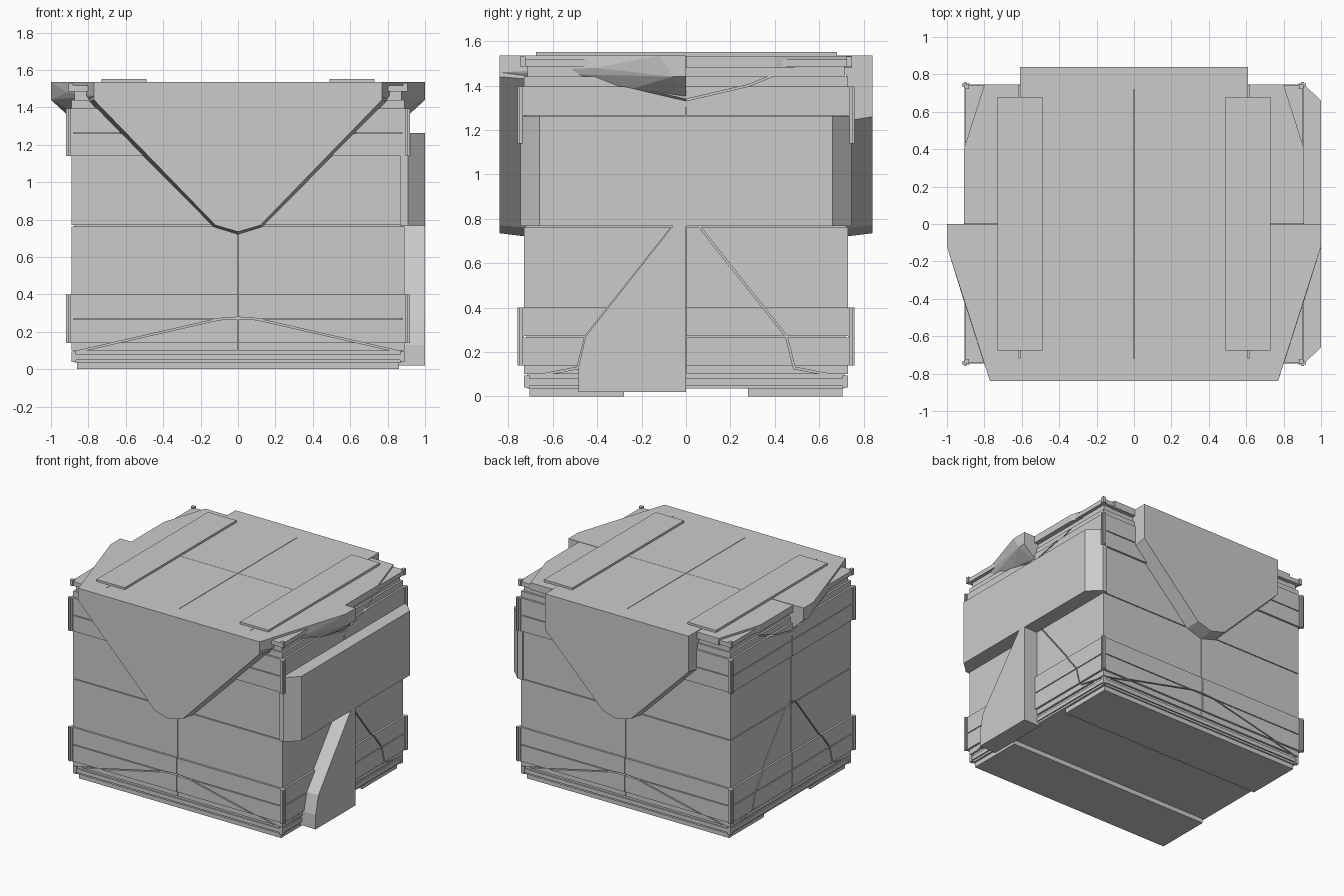
import bpy, bmesh
from mathutils import Vector

if "Cube" in bpy.data.objects:
    bpy.data.objects.remove(bpy.data.objects["Cube"])


def finish(name, bm):
    bmesh.ops.recalc_face_normals(bm, faces=bm.faces)
    me = bpy.data.meshes.new(name)
    bm.to_mesh(me)
    bm.free()
    ob = bpy.data.objects.new(name, me)
    bpy.context.collection.objects.link(ob)
    return ob


def add_loft(bm, a, b):
    """Closed solid between two matching outlines."""
    va, vb = [bm.verts.new(p) for p in a], [bm.verts.new(p) for p in b]
    n = len(a)
    bm.faces.new(va)
    bm.faces.new(vb[::-1])
    for i in range(n):
        j = (i + 1) % n
        bm.faces.new((va[j], va[i], vb[i], vb[j]))


def loft(name, a, b):
    bm = bmesh.new()
    add_loft(bm, a, b)
    return finish(name, bm)


def box(name, x0, x1, y0, y1, z0, z1):
    q = [(x0, y0), (x1, y0), (x1, y1), (x0, y1)]
    return loft(name, [(x, y, z0) for x, y in q], [(x, y, z1) for x, y in q])


def block(name, hx, hy, z0, z1):
    return box(name, -hx, hx, -hy, hy, z0, z1)


def hull(name, pts):
    bm = bmesh.new()
    for p in pts:
        bm.verts.new(p)
    bmesh.ops.convex_hull(bm, input=bm.verts)
    return finish(name, bm)


def mirrored(half):
    """Complete a half outline (ending on the centre line) symmetrically."""
    return half + [(-u, v) for u, v in reversed(half) if u != 0]


# seam cutters: thin bars following polylines on the four walls
seams = bmesh.new()


def seam(path, to3d, inner, outer, w=0.008):
    for (u0, v0), (u1, v1) in zip(path, path[1:]):
        p, q = Vector((u0, v0)), Vector((u1, v1))
        d = (q - p).normalized()
        n = Vector((-d.y, d.x)) * w / 2
        p, q = p - d * w / 3, q + d * w / 3
        quad = [p + n, q + n, q - n, p - n]
        add_loft(seams, [to3d(c.x, c.y, inner) for c in quad],
                 [to3d(c.x, c.y, outer) for c in quad])


for s in (-1, 1):
    def front(u, v, d, s=s):
        return (u, s * d, v)

    def side(u, v, d, s=s):
        return (s * d, u, v)
    arch = mirrored([(-0.88, 0.09), (-0.1, 0.268), (0, 0.275)])
    seam(arch, front, 0.715, 0.8)
    gate = mirrored([(-0.71, 0.085), (-0.488, 0.128), (-0.452, 0.27), (-0.06, 0.765), (0, 0.787)])
    seam(gate, side, 0.875, 0.95)
    seam(mirrored([(-0.38, 1.44), (-0.28, 1.4), (0, 1.335)]), side, 0.875, 0.95)
    for z in (0.268, 0.767, 1.263):
        seam([(-1.1, z), (1.1, z)], front, 0.718, 0.8, 0.006)
        seam([(-1.1, z), (1.1, z)], side, 0.878, 0.95, 0.006)
    seam([(0, 0), (0, 1.3)], front, 0.72, 0.8, 0.006)
    seam([(0, 0), (0, 1.3)], side, 0.88, 0.95, 0.006)
cutter = finish("seam_cutter", seams)
cutter.hide_render = True
cutter.hide_set(True)


def cut(ob):
    m = ob.modifiers.new("seams", 'BOOLEAN')
    m.operation, m.solver, m.object, m.use_self = 'DIFFERENCE', 'EXACT', cutter, True


# main body with stepped base and lid collars
cut(block("body", 0.89, 0.73, 0.10, 1.44))
for name, hx, hy, z0, z1 in (("base_step", 0.875, 0.715, 0.035, 0.101),
                             ("base_lip", 0.885, 0.725, 0.05, 0.08),
                             ("lid_collar", 0.875, 0.715, 1.439, 1.50),
                             ("lid_lip", 0.9, 0.74, 1.485, 1.518)):
    block(name, hx, hy, z0, z1)

# reinforcing bands, notched at the corners, with end brackets
for label, z0, z1 in (("lower", 0.14, 0.4), ("upper", 1.14, 1.395)):
    cut(block(label + "_band_front_back", 0.905, 0.745, z0, z1))
    for s in (-1, 1):
        for t in (-1, 1):
            hull(label + "_corner_bracket",
                 [(s * x, t * y, z) for x in (0.88, 0.92) for y in (0.735, 0.75) for z in (z0, z1)])
            hull(label + "_corner_tab",
                 [(s * x, t * y, z) for x in (0.895, 0.91) for y in (0.73, 0.76) for z in (z0, z1)])

# small corner latches at the lid and base
for s in (-1, 1):
    for t in (-1, 1):
        for z0, z1, k in ((0.04, 0.095, 0.0), (1.485, 1.53, 0.017)):
            hull("corner_latch", [(s * (x + k), t * (y + k), z) for x in (0.865, 0.89)
                                  for y in (0.705, 0.73) for z in (z0, z1)])

# front and back pointed flaps with sloped edges
for s, w, zc in ((-1, 0.77, 1.44), (1, 0.61, 1.26)):
    face = mirrored([(-w, 1.535), (-w, zc), (-0.12, 0.77), (0, 0.735)])
    base = mirrored([(-w - 0.025, 1.535) if s < 0 else (-w, 1.535),
                     (-w - 0.025, zc - 0.01) if s < 0 else (-w, zc - 0.02),
                     (-0.13, 0.76), (0, 0.72)])
    loft("front_flap" if s < 0 else "back_flap",
         [(x, s * 0.84, z) for x, z in face], [(x, s * 0.72, z) for x, z in base])

# top deck: two centre leaves, flared front wings, clipped rear corners
for s in (-1, 1):
    box("deck_leaf", *sorted((s * 0.002, s * 0.61)), -0.835, -0.001, 1.45, 1.535)
    box("deck_leaf", *sorted((s * 0.002, s * 0.61)), 0.001, 0.84, 1.45, 1.535)
    hull("front_wing", [(s * x, y, z) for x, y, z in (
        (0.614, 0, 1.535), (0.614, -0.84, 1.535), (0.77, -0.84, 1.535),
        (1, -0.12, 1.535), (1, 0, 1.535), (1, 0, 1.44), (1, -0.06, 1.44),
        (0.91, -0.41, 1.48), (0.77, -0.84, 1.46), (0.614, -0.84, 1.46),
        (0.88, 0, 1.33), (0.88, -0.28, 1.375), (0.86, -0.42, 1.44), (0.614, 0, 1.4))])
    rear = [(0.614, 0.002), (0.91, 0.002), (0.91, 0.4), (0.8, 0.745), (0.614, 0.745)]
    loft("rear_deck", [(s * x, y, 1.48) for x, y in rear], [(s * x, y, 1.533) for x, y in rear])
    # raised rails on the deck and skids below
    box("top_rail", *sorted((s * 0.49, s * 0.73)), -0.675, 0.68, 1.53, 1.551)
    box("bottom_skid", -0.86, 0.86, *sorted((s * 0.28, s * 0.705)), 0, 0.04)

# right upper armour panel with chamfered ends
ends = [(0.87, -0.745), (0.91, -0.745), (1, -0.66), (1, 0.66), (0.91, 0.745), (0.87, 0.745)]
loft("right_upper_panel", [(x, y, 0.768) for x, y in ends], [(x, y, 1.262) for x, y in ends])

# right lower wedge panel covering the front half of the gate
wedge = [(0, 0.02), (0, 0.79), (-0.06, 0.767), (-0.452, 0.27), (-0.485, 0.13), (-0.485, 0.02)]
loft("right_lower_panel", [(0.86, y, z) for y, z in wedge], [(1, y, z) for y, z in wedge])
